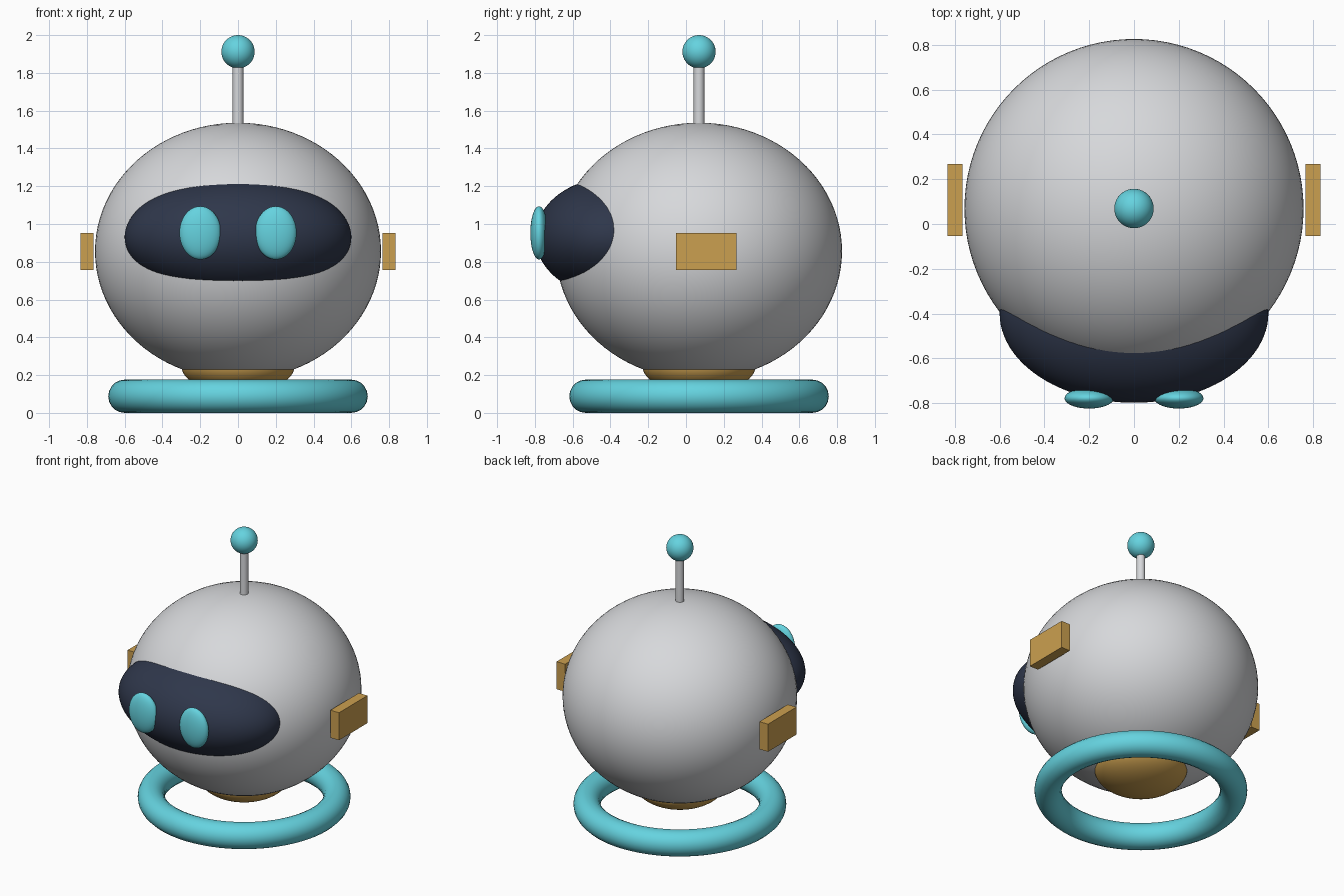
import bpy
import math

if "Cube" in bpy.data.objects:
    bpy.data.objects.remove(bpy.data.objects["Cube"])


def material(name, rgb):
    m = bpy.data.materials.new(name)
    m.diffuse_color = (*rgb, 1.0)
    m.use_nodes = True
    m.node_tree.nodes["Principled BSDF"].inputs["Base Color"].default_value = m.diffuse_color
    return m


SHELL = material("light_grey", (0.68, 0.69, 0.71))
DARK = material("dark_navy", (0.028, 0.038, 0.07))
TEAL = material("teal", (0.13, 0.65, 0.74))
GOLD = material("gold", (0.60, 0.35, 0.08))

CY = 0.069  # depth of the body axis


def finish(name, mat, smooth=True):
    ob = bpy.context.object
    ob.name = name
    bpy.ops.object.transform_apply(location=False, rotation=False, scale=True)
    ob.data.materials.append(mat)
    if smooth:
        bpy.ops.object.shade_smooth_by_angle(angle=math.radians(40))
    return ob


def ellipsoid(name, loc, radii, mat, segments=64, rings=32):
    bpy.ops.mesh.primitive_uv_sphere_add(segments=segments, ring_count=rings,
                                         radius=1, location=loc)
    bpy.context.object.scale = radii
    return finish(name, mat)


# Head shell, face visor and rounded neck
ellipsoid("head_shell", (0, CY, 0.856), (0.757, 0.757, 0.68), SHELL, 96, 48)
ellipsoid("visor", (0, -0.398, 0.931), (0.60, 0.40, 0.313), DARK, 96, 48)
ellipsoid("neck", (0, CY, 0.25), (0.30, 0.30, 0.15), GOLD)

# Eyes and side ear blocks, mirrored
for side, s in (("left", -1), ("right", 1)):
    ellipsoid(side + "_eye", (s * 0.20, -0.778, 0.953), (0.11, 0.046, 0.141),
              TEAL, 40, 24)
    bpy.ops.mesh.primitive_cube_add(size=1, location=(s * 0.799, 0.107, 0.855))
    bpy.context.object.scale = (0.068, 0.32, 0.196)
    finish(side + "_ear", GOLD, False)

# Antenna rod and ball
bpy.ops.mesh.primitive_cylinder_add(vertices=24, radius=0.028, depth=0.36,
                                    location=(0, CY, 1.68))
finish("antenna_rod", SHELL)
ellipsoid("antenna_ball", (0, CY, 1.912), (0.088, 0.088, 0.088), TEAL, 40, 24)

# Base ring
bpy.ops.mesh.primitive_torus_add(location=(0, CY, 0.088), major_radius=0.599,
                                 minor_radius=0.088, major_segments=72,
                                 minor_segments=20)
finish("base_ring", TEAL)
